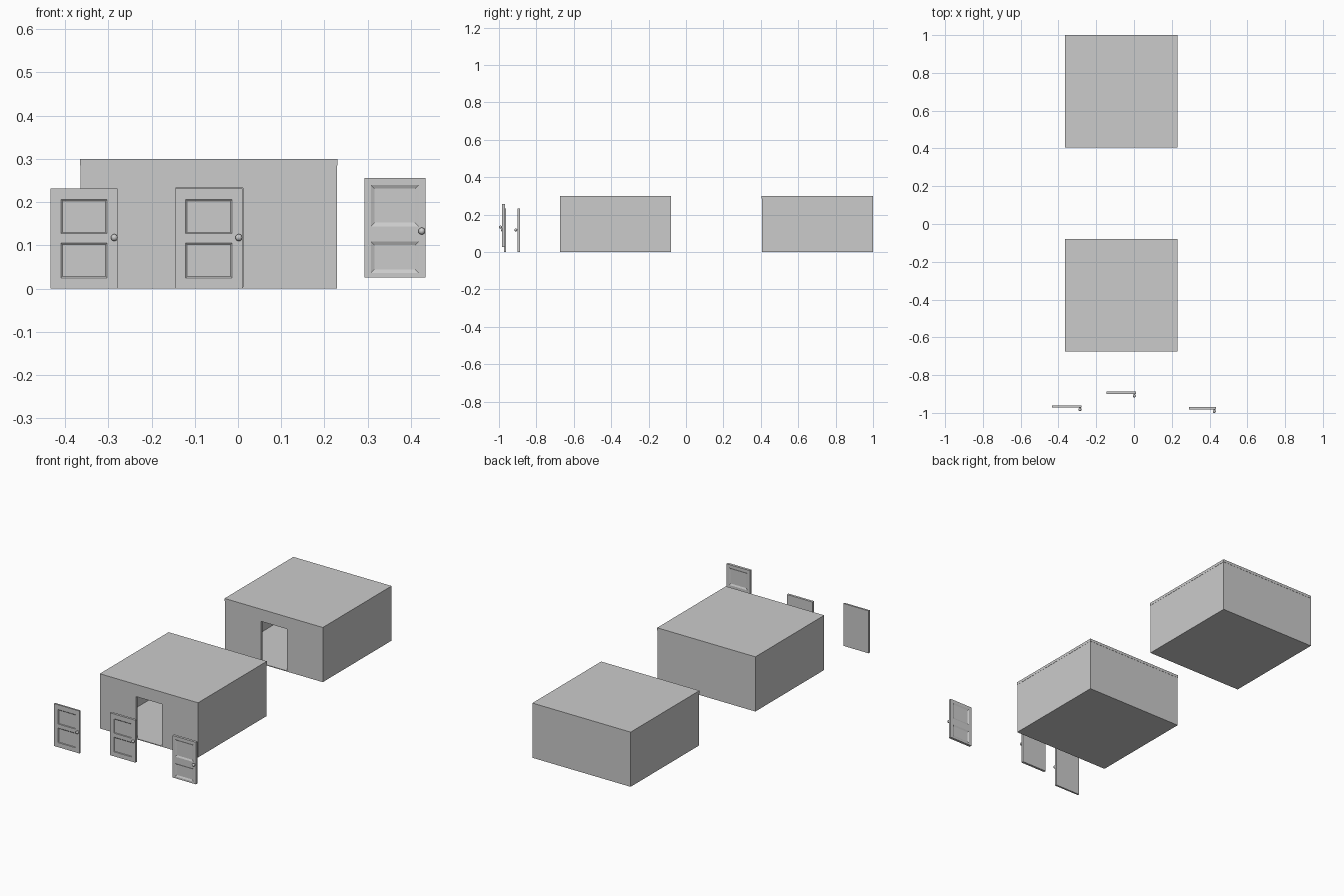
import bpy, bmesh
from mathutils import Vector, Matrix

if "Cube" in bpy.data.objects:
    bpy.data.objects.remove(bpy.data.objects["Cube"])


def box(name, x, y, z):
    """Box from (min, max) ranges on each axis."""
    bm = bmesh.new()
    bmesh.ops.create_cube(bm, size=1)
    for v in bm.verts:
        v.co = [r[0] if c < 0 else r[1] for c, r in zip(v.co, (x, y, z))]
    me = bpy.data.meshes.new(name)
    bm.to_mesh(me)
    bm.free()
    ob = bpy.data.objects.new(name, me)
    bpy.context.collection.objects.link(ob)
    return ob


def cut(ob, cutter):
    """Subtract cutter from ob and remove the cutter."""
    mod = ob.modifiers.new("cut", 'BOOLEAN')
    mod.operation = 'DIFFERENCE'
    mod.solver = 'EXACT'
    mod.object = cutter
    bpy.context.view_layer.objects.active = ob
    bpy.ops.object.modifier_apply(modifier=mod.name)
    bpy.data.objects.remove(cutter)


def room(name, y0):
    x0, x1, t = -0.364, 0.229, 0.012
    y1 = y0 + 0.593
    # walls and thin floor, open at the top, with a doorway in front
    walls = box(name + "_walls", (x0, x1), (y0, y1), (0, 0.285))
    cut(walls, box("hollow", (x0 + t, x1 - t), (y0 + t, y1 - t), (0.004, 0.4)))
    cut(walls, box("doorway", (-0.145, 0.011), (y0 - 0.05, y0 + 0.05), (0.004, 0.233)))
    # roof slab with a tiny overhang
    o = 0.001
    box(name + "_roof", (x0 - o, x1 + o), (y0 - o, y1 + o), (0.285, 0.3))


def door(name, x, y, z, panels, margin, bevel, depth, both, knob_x, knob_z, knob_tip):
    # slab with two recessed panels
    ob = box(name, x, y, z)
    bm = bmesh.new()
    bm.from_mesh(ob.data)
    px = (x[0] + margin, x[1] - margin)
    planes = [((c, 0, 0), (1, 0, 0)) for c in px]
    planes += [((0, 0, c), (0, 0, 1)) for p in panels for c in p]
    for co, no in planes:
        bmesh.ops.bisect_plane(bm, geom=bm.verts[:] + bm.edges[:] + bm.faces[:],
                               plane_co=co, plane_no=no)
    bm.normal_update()
    faces = []
    for f in bm.faces:
        c = f.calc_center_median()
        facing = abs(f.normal.y) > 0.9 if both else f.normal.y < -0.9
        if facing and px[0] < c.x < px[1] and any(a < c.z < b for a, b in panels):
            faces.append(f)
    bmesh.ops.inset_individual(bm, faces=faces, thickness=bevel, depth=-depth)
    bm.to_mesh(ob.data)
    bm.free()

    # round knob on a short stem
    bm = bmesh.new()
    r = 0.008
    bmesh.ops.create_uvsphere(bm, u_segments=24, v_segments=12, radius=r,
                              matrix=Matrix.Translation((knob_x, knob_tip + r, knob_z)))
    length = y[0] - knob_tip - r + 0.001
    turn = Matrix.Rotation(1.5707963, 4, 'X')
    place = Matrix.Translation((knob_x, knob_tip + r + length / 2, knob_z))
    bmesh.ops.create_cone(bm, cap_ends=True, segments=16, radius1=0.0045, radius2=0.0045,
                          depth=length, matrix=place @ turn)
    me = bpy.data.meshes.new(name + "_knob")
    bm.to_mesh(me)
    bm.free()
    knob = bpy.data.objects.new(name + "_knob", me)
    bpy.context.collection.objects.link(knob)
    bpy.ops.object.select_all(action='DESELECT')
    knob.select_set(True)
    bpy.context.view_layer.objects.active = knob
    bpy.ops.object.shade_smooth_by_angle()


room("front_room", -0.673)
room("back_room", 0.406)

plain = [(0.025, 0.105), (0.127, 0.206)]
door("left_door", (-0.433, -0.279), (-0.972, -0.962), (0, 0.232),
     plain, 0.024, 0.004, 0.002, False, -0.286, 0.118, -0.99)
door("middle_door", (-0.145, 0.010), (-0.901, -0.888), (0, 0.232),
     plain, 0.024, 0.004, 0.002, False, 0.002, 0.118, -0.918)
door("right_door", (0.292, 0.433), (-0.983, -0.969), (0.026, 0.256),
     [(0.036, 0.109), (0.144, 0.24)], 0.015, 0.012, 0.004, True, 0.425, 0.133, -1.0)
